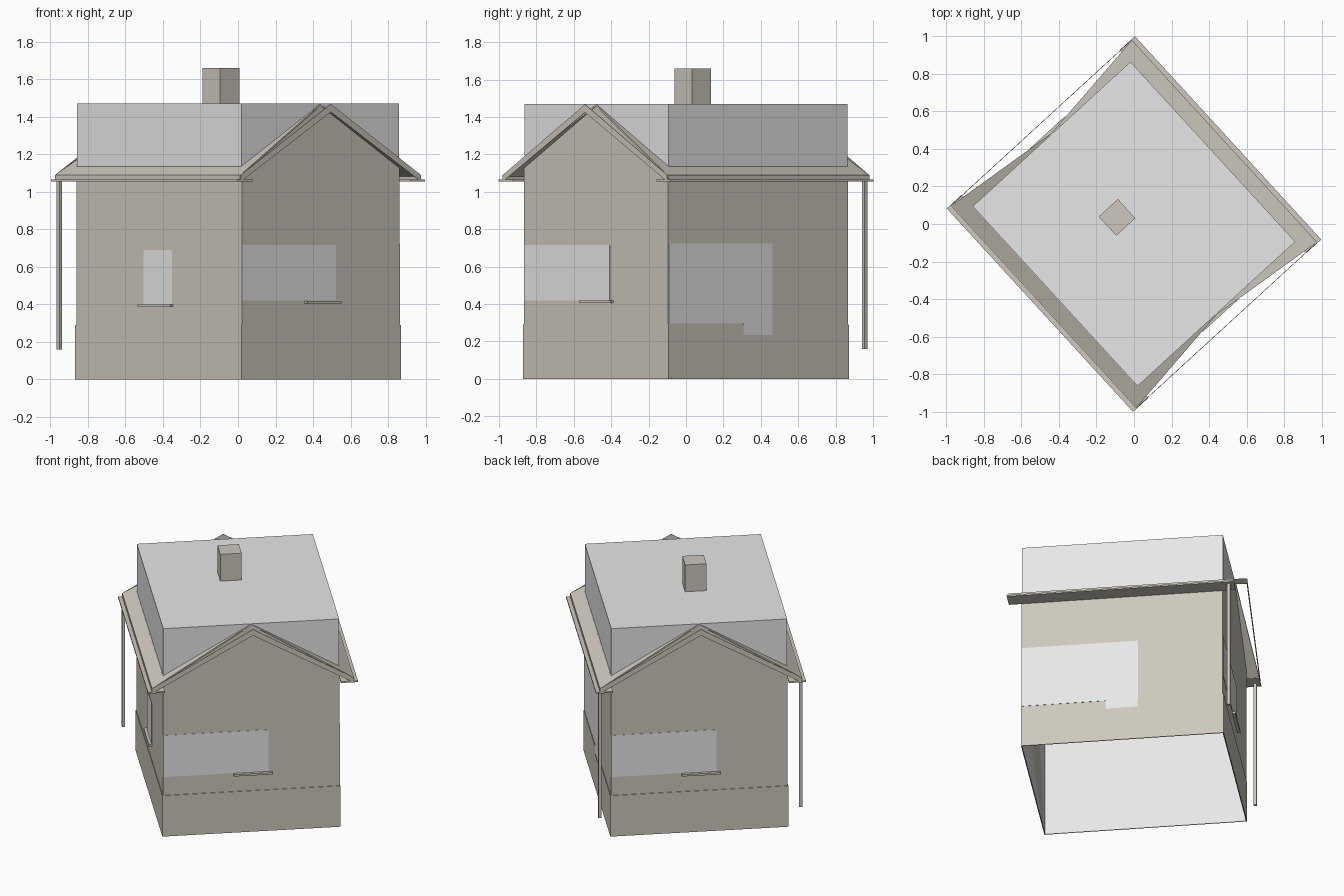
import bpy, bmesh, math
from mathutils import Vector, Matrix

cube = bpy.data.objects.get("Cube")
if cube:
    bpy.data.objects.remove(cube, do_unlink=True)

TURN = Matrix.Rotation(math.radians(42.5), 4, 'Z')   # the house stands turned on its plot
HALF_W, HALF_L = 0.57, 0.65                          # half gable width, half length
RIDGE, EAVE, PLINTH = 1.468, 1.09, 0.29
EAVE_OUT, RAKE_OUT = 0.65, 0.73


def material(name, rgb):
    m = bpy.data.materials.new(name)
    m.use_nodes = True
    color = (*rgb, 1.0)
    m.diffuse_color = color
    m.node_tree.nodes["Principled BSDF"].inputs["Base Color"].default_value = color
    return m


TAUPE = material("warm taupe", (0.61, 0.58, 0.51))
GREY = material("light grey", (0.8, 0.8, 0.8))


def prism(name, points, offset, mat, open_bottom=False):
    """Extrude a flat outline along an offset into a closed solid."""
    bm = bmesh.new()
    base = bm.faces.new([bm.verts.new(p) for p in points])
    geom = bmesh.ops.extrude_face_region(bm, geom=[base], use_keep_orig=True)["geom"]
    bmesh.ops.translate(bm, vec=Vector(offset),
                        verts=[g for g in geom if isinstance(g, bmesh.types.BMVert)])
    bmesh.ops.recalc_face_normals(bm, faces=bm.faces)
    if open_bottom:
        bmesh.ops.delete(bm, geom=[base], context='FACES_ONLY')
    bm.transform(TURN)
    mesh = bpy.data.meshes.new(name)
    bm.to_mesh(mesh)
    bm.free()
    mesh.materials.append(mat)
    obj = bpy.data.objects.new(name, mesh)
    bpy.context.collection.objects.link(obj)
    return obj


def box(name, u0, u1, v0, v1, z0, z1, mat, **kw):
    pts = [(u0, v0, z0), (u1, v0, z0), (u1, v1, z0), (u0, v1, z0)]
    return prism(name, pts, (0, 0, z1 - z0), mat, **kw)


def rect(a0, a1, z0, z1):
    return [(a0, z0), (a1, z0), (a1, z1), (a0, z1)]


NORMALS = [Vector((0, -1, 0)), Vector((1, 0, 0)), Vector((0, 1, 0)), Vector((-1, 0, 0))]
SIDES = ["front_gable", "right_side", "back_gable", "left_side"]


def on_wall(name, k, outline, start, thick, mat):
    """Put a plate with a 2D outline on wall k, starting a little off its plane."""
    n = NORMALS[k]
    t = Vector((-n.y, n.x, 0))
    dist = (HALF_W if k % 2 else HALF_L) + start
    pts = [n * dist + t * a + Vector((0, 0, z)) for a, z in outline]
    return prism(f"{SIDES[k]}_{name}", pts, n * thick, mat)


# Grey core block that rises through the roof, open underneath
box("core_block", -HALF_W, HALF_W, -HALF_L, HALF_L, 0, 1.47, GREY, open_bottom=True)

# Walls and plinth
SLOPE = (RIDGE - EAVE) / EAVE_OUT
wall_top = RIDGE - SLOPE * HALF_W
for k in range(4):
    half = HALF_L if k % 2 else HALF_W
    wall = rect(-half, half, 0, wall_top)
    if k % 2 == 0:
        wall.insert(3, (0, RIDGE))
    on_wall("wall", k, wall, 0, 0.002, TAUPE)
    base = rect(-half - 0.006, half + 0.006, 0, PLINTH)
    if k == 1:                                       # notch under the tall opening
        base[3:3] = [(0.1, PLINTH), (0.1, 0.235), (-0.11, 0.235), (-0.11, PLINTH)]
    on_wall("plinth", k, base, 0.002, 0.004, TAUPE)

# Windows and sills
for k in (0, 2):
    on_wall("window", k, rect(-HALF_W, 0.11, 0.42, 0.715), 0.002, 0.002, GREY)
    on_wall("sill", k, rect(-0.115, 0.137, 0.405, 0.418), 0.002, 0.02, TAUPE)
on_wall("window", 3, rect(-0.118, 0.104, 0.4, 0.69), 0.002, 0.002, GREY)
on_wall("sill", 3, rect(-0.148, 0.11, 0.387, 0.4), 0.002, 0.02, TAUPE)
on_wall("window", 1, [(-HALF_L, 0.295), (-0.11, 0.295), (-0.11, 0.235), (0.1, 0.235),
                      (0.1, 0.725), (-HALF_L, 0.725)], 0.002, 0.002, GREY)

# Roof slopes, eave boards, gutters and downpipes
for s, side in ((1, "right"), (-1, "left")):
    prism(f"{side}_roof_slope",
          [(s * EAVE_OUT, -RAKE_OUT, EAVE), (s * EAVE_OUT, RAKE_OUT, EAVE),
           (0, HALF_L + 0.004, RIDGE), (0, -HALF_L - 0.004, RIDGE)], (0, 0, -0.01), TAUPE)
    e = s * EAVE_OUT
    box(f"{side}_eave_board", e - 0.004, e + 0.004, -RAKE_OUT, RAKE_OUT, 1.06, EAVE, TAUPE)
    box(f"{side}_gutter", *sorted((s * HALF_W, s * 0.68)), -0.735, 0.735, 1.055, 1.065, TAUPE)
    p = s * 0.65
    box(f"{side}_downpipe", p - 0.01, p + 0.01, 0.69, 0.71, 0.16, 1.06, TAUPE)

# Rake boards standing off both gables
for k in (0, 2):
    rake = [(-EAVE_OUT, EAVE), (0, RIDGE), (EAVE_OUT, EAVE),
            (EAVE_OUT, 1.055), (0, 1.425), (-EAVE_OUT, 1.055)]
    on_wall("rake_board", k, rake, RAKE_OUT - HALF_L, 0.003, TAUPE)

# Chimney
box("chimney", -0.112, 0.026, 0.018, 0.156, 1.4, 1.66, TAUPE)
